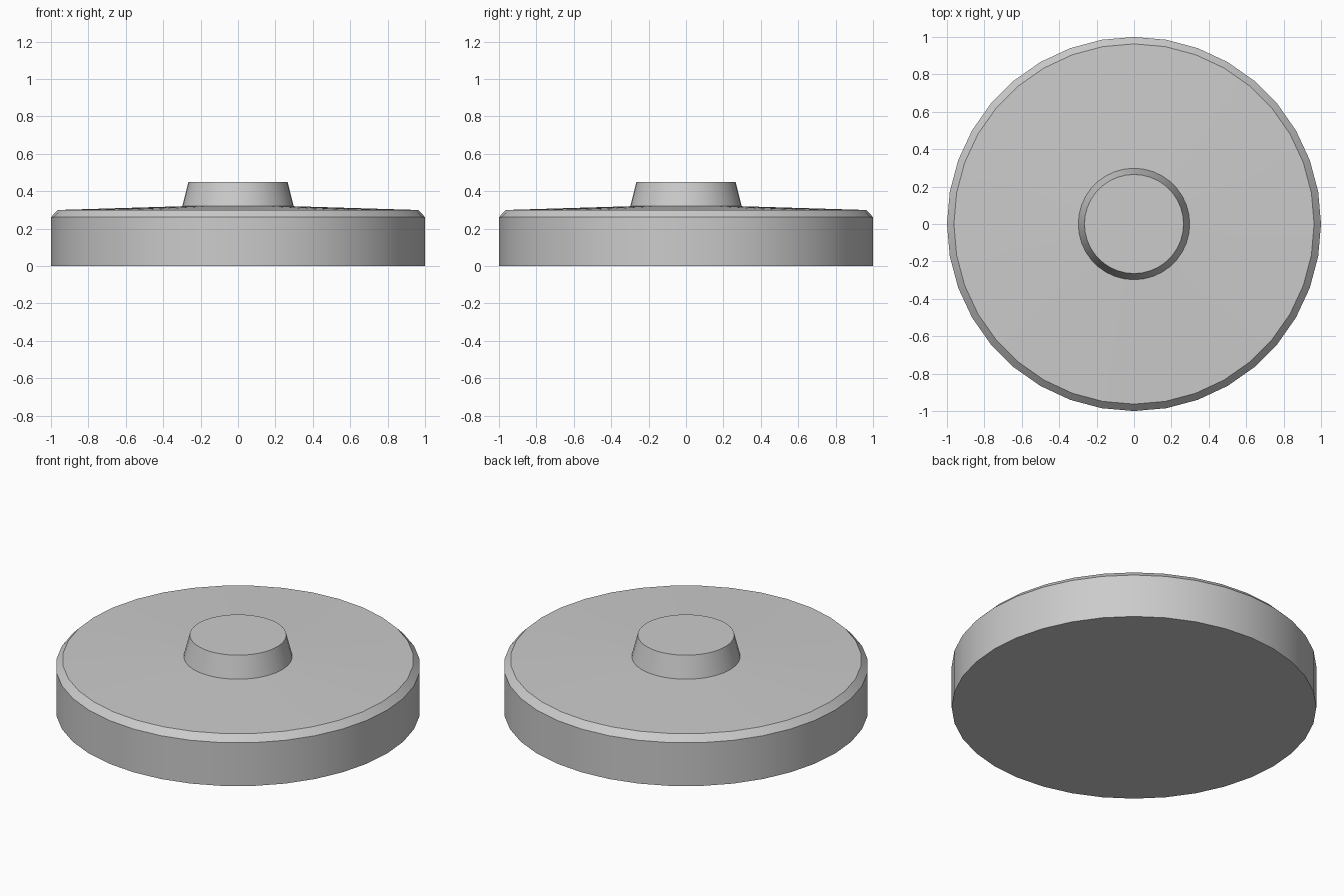
import bpy, bmesh, math

if "Cube" in bpy.data.objects:
    bpy.data.objects.remove(bpy.data.objects["Cube"])

SIDES = 36


def lathe(name, profile):
    """Spin a (radius, z) profile round z and cap both ends."""
    bm = bmesh.new()
    rings = [[bm.verts.new((r * math.cos(math.tau * i / SIDES),
                            r * math.sin(math.tau * i / SIDES), z))
              for i in range(SIDES)] for r, z in profile]
    for lo, hi in zip(rings, rings[1:]):
        for i in range(SIDES):
            j = (i + 1) % SIDES
            bm.faces.new((lo[i], lo[j], hi[j], hi[i]))
    bm.faces.new(rings[0][::-1])
    bm.faces.new(rings[-1])
    mesh = bpy.data.meshes.new(name)
    bm.to_mesh(mesh)
    bm.free()
    obj = bpy.data.objects.new(name, mesh)
    bpy.context.collection.objects.link(obj)
    bpy.ops.object.select_all(action='DESELECT')
    obj.select_set(True)
    bpy.context.view_layer.objects.active = obj
    bpy.ops.object.shade_smooth_by_angle(angle=math.radians(30))
    return obj


# Chamfered disc with a gently rising top and a tapered central boss
lathe("disc_with_boss", [(1.0, 0.0), (1.0, 0.262), (0.963, 0.30),
                         (0.298, 0.32), (0.265, 0.45)])
